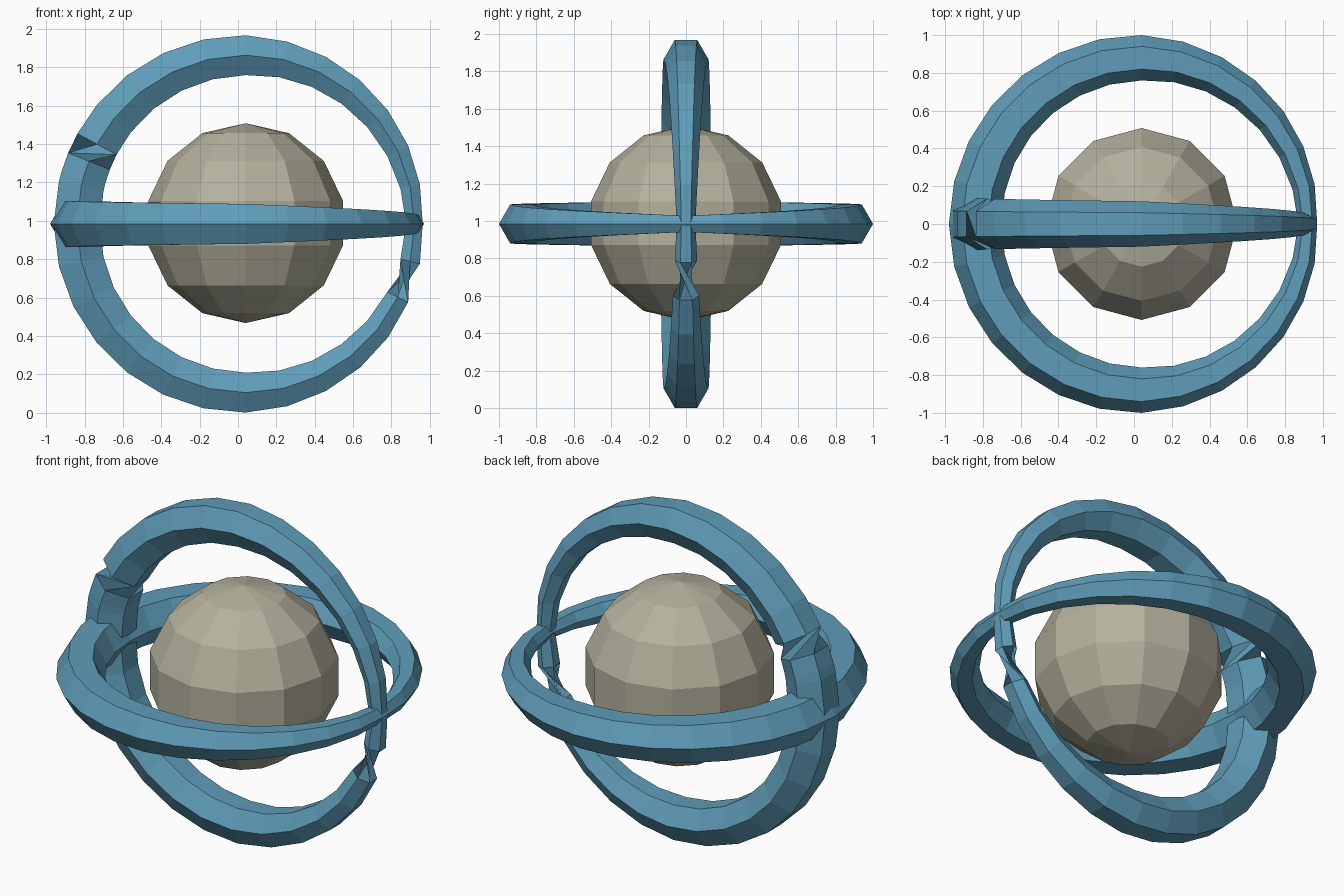
import bpy, bmesh, math
from mathutils import Vector

if "Cube" in bpy.data.objects:
    bpy.data.objects.remove(bpy.data.objects["Cube"])

CENTRE = Vector((0.04, 0.0, 0.984))
PATH_R = 0.88
STEP = 360 / 28


def material(name, rgb):
    m = bpy.data.materials.new(name)
    m.diffuse_color = (*rgb, 1)
    m.use_nodes = True
    m.node_tree.nodes["Principled BSDF"].inputs["Base Color"].default_value = m.diffuse_color
    return m


blue = material("ring_blue", (0.115, 0.335, 0.485))
stone = material("globe_stone", (0.46, 0.44, 0.34))


def finish(name, bm, mat):
    bmesh.ops.recalc_face_normals(bm, faces=bm.faces)
    me = bpy.data.meshes.new(name)
    bm.to_mesh(me)
    bm.free()
    me.materials.append(mat)
    ob = bpy.data.objects.new(name, me)
    bpy.context.collection.objects.link(ob)


def thickness(deg):
    # thin at +x, thick at -x
    q = abs((deg + 180) % 360 - 180) / 90
    return 0.05 + 0.07 * q if q < 1 else 0.12 + 0.02 * (q - 1)


def hex_ring(name, stations, up, side):
    """Sweep a tapered hexagon round a circle; stations are (angle, section turn)."""
    bm = bmesh.new()
    loops = []
    for deg, turn in stations:
        a = math.radians(deg)
        out = Vector((1, 0, 0)) * math.cos(a) + up * math.sin(a)
        r = thickness(deg)
        loop = []
        for k in range(6):
            t = math.radians(60 * k + turn)
            loop.append(bm.verts.new(CENTRE + out * (PATH_R + r * math.cos(t)) + side * (r * math.sin(t))))
        loops.append(loop)
    for i, a in enumerate(loops):
        b = loops[(i + 1) % len(loops)]
        for k in range(6):
            j = (k + 1) % 6
            bm.faces.new((a[k], a[j], b[j], b[k]))
    finish(name, bm, blue)


X, Y, Z = Vector((1, 0, 0)), Vector((0, 1, 0)), Vector((0, 0, 1))

# level ring, section pointing outwards
hex_ring("level_ring", [(i * STEP, 0) for i in range(28)], Y, Z)

# upright ring, flat side outwards, with two twisted necks
stations = []
for i in range(28):
    if i == 12:
        stations += [(151.8, 30), (158.2, 150), (164, 150)]
    else:
        stations.append((i * STEP, 150 if 12 < i < 27 else 30))
hex_ring("upright_ring", stations, Z, Y)

# faceted globe in the middle
bm = bmesh.new()
bmesh.ops.create_uvsphere(bm, u_segments=12, v_segments=7, radius=0.521)
bmesh.ops.translate(bm, vec=CENTRE + Vector((0, 0, 0.004)), verts=bm.verts)
finish("globe", bm, stone)
